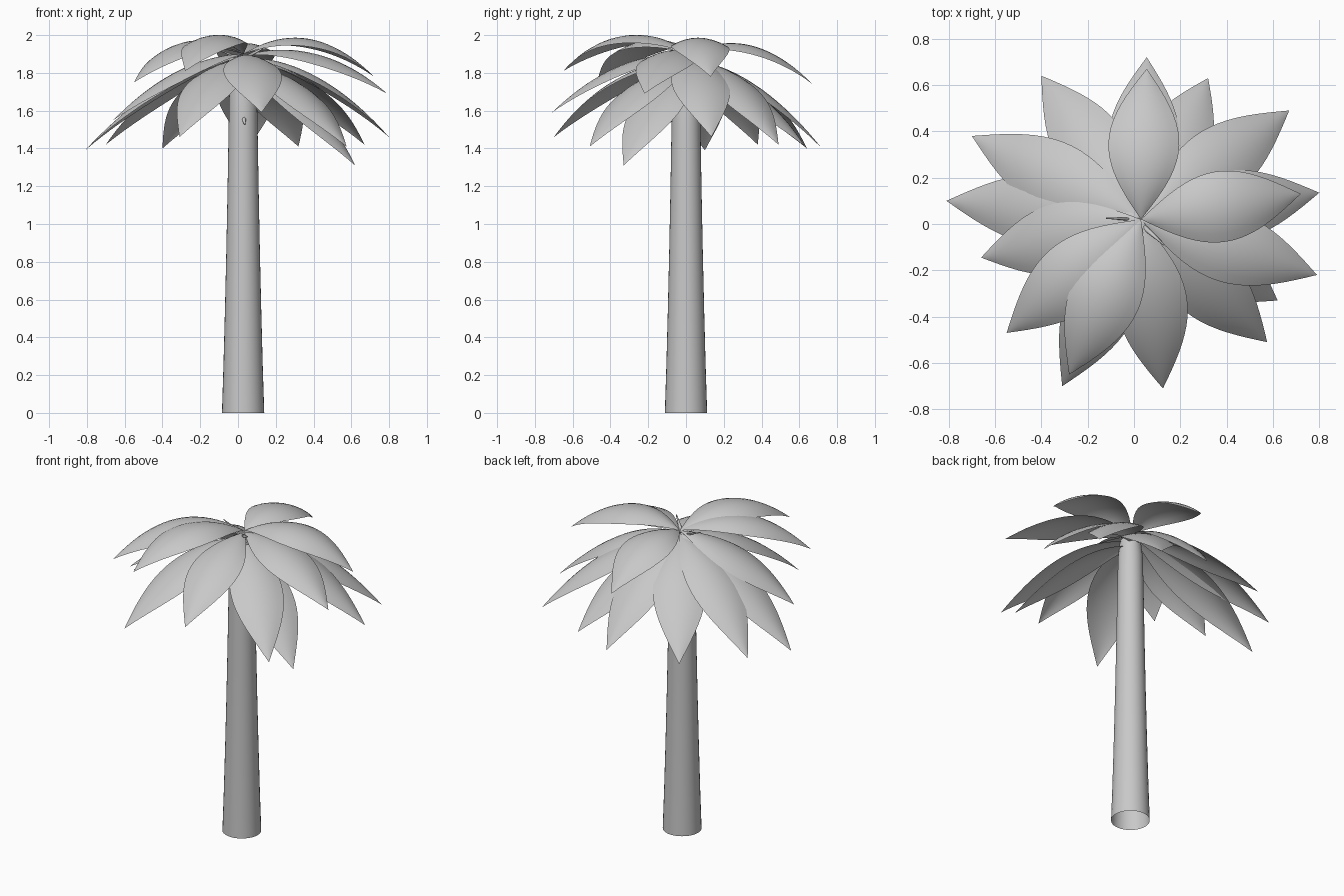
import bpy, bmesh, math
from mathutils import Vector

if "Cube" in bpy.data.objects:
    bpy.data.objects.remove(bpy.data.objects["Cube"])

grey = bpy.data.materials.new("light_grey")
grey.diffuse_color = (0.58, 0.58, 0.58, 1)
grey.use_nodes = True
grey.node_tree.nodes["Principled BSDF"].inputs["Base Color"].default_value = grey.diffuse_color


def make_object(name, bm):
    mesh = bpy.data.meshes.new(name)
    bm.to_mesh(mesh)
    bm.free()
    mesh.materials.append(grey)
    for p in mesh.polygons:
        p.use_smooth = True
    obj = bpy.data.objects.new(name, mesh)
    bpy.context.collection.objects.link(obj)
    return obj


def grid_faces(bm, rows, closed=False):
    for a, b in zip(rows, rows[1:]):
        n = len(a)
        for i in range(n if closed else n - 1):
            j = (i + 1) % n
            bm.faces.new((a[i], a[j], b[j], b[i]))


# Trunk: open, gently tapering tube
bm = bmesh.new()
rings = []
for r, z in [(0.112, 0), (0.104, 0.25), (0.096, 0.55), (0.089, 0.85),
             (0.082, 1.2), (0.077, 1.5), (0.072, 1.75), (0.06, 1.86)]:
    rings.append([bm.verts.new((0.027 + r * math.cos(a), r * math.sin(a), z))
                  for a in [math.tau * i / 32 for i in range(32)]])
grid_faces(bm, rings, closed=True)
make_object("trunk", bm)


def leaf(name, tip, root_z, bulge, half_width=0.153, arch=0.045):
    """Pointed oval sheet that arcs from the crown to its tip, edges drooping."""
    root = Vector((0.03, 0.02, root_z))
    tip = Vector(tip)
    side = Vector((-(tip.y - root.y), tip.x - root.x, 0)).normalized()
    bm = bmesh.new()
    rows = []
    for i in range(21):
        t = i / 20
        mid = root.lerp(tip, t)
        mid.z += 4 * bulge * t * (1 - t)
        w = max(math.sin(math.pi * t), 0)
        row = []
        for k in range(-4, 5):
            u = k / 4
            p = mid + side * (half_width * w * u)
            p.z -= arch * w * u * u
            row.append(bm.verts.new(p))
        rows.append(row)
    grid_faces(bm, rows)
    bmesh.ops.remove_doubles(bm, verts=bm.verts, dist=0.0005)
    bmesh.ops.recalc_face_normals(bm, faces=bm.faces)
    if sum(f.normal.z for f in bm.faces) < 0:
        bmesh.ops.reverse_faces(bm, faces=bm.faces)
    make_object(name, bm)


# Upper leaves: tip position, root height, bulge
upper = [((0.055, 0.67, 1.74), 1.90, 0.125), ((0.72, 0.13, 1.78), 1.90, 0.14),
         ((0.79, -0.22, 1.69), 1.89, 0.11), ((-0.28, -0.65, 1.81), 1.90, 0.143),
         ((-0.55, -0.47, 1.75), 1.90, 0.14), ((-0.66, -0.145, 1.55), 1.90, 0.085),
         ((0.125, -0.71, 1.59), 1.89, 0.10)]
for i, (tip, z, b) in enumerate(upper):
    leaf(f"upper_leaf_{i + 1}", tip, z, b)

# Lower leaves
lower = [((0.055, 0.72, 1.40), 1.87, 0.10), ((0.32, 0.63, 1.41), 1.84, 0.09),
         ((0.67, 0.49, 1.42), 1.87, 0.11), ((0.80, 0.135, 1.46), 1.88, 0.11),
         ((0.62, -0.33, 1.31), 1.82, 0.09), ((0.575, -0.51, 1.41), 1.85, 0.10),
         ((-0.31, -0.70, 1.46), 1.87, 0.11), ((-0.81, 0.10, 1.39), 1.89, 0.10),
         ((-0.70, 0.38, 1.42), 1.88, 0.11), ((-0.40, 0.64, 1.40), 1.87, 0.10)]
for i, (tip, z, b) in enumerate(lower):
    leaf(f"lower_leaf_{i + 1}", tip, z, b)


def stalk(name, start, end, radius):
    """Small pointed stalk end."""
    start, end = Vector(start), Vector(end)
    d = end - start
    bm = bmesh.new()
    bmesh.ops.create_cone(bm, cap_ends=True, segments=8, radius1=radius,
                          radius2=radius * 0.3, depth=d.length)
    obj = make_object(name, bm)
    obj.rotation_euler = d.to_track_quat('Z', 'Y').to_euler()
    obj.location = (start + end) / 2


# Stalk ends poking out of the trunk and crown
stalk("trunk_stalk", (0.03, -0.05, 1.57), (0.035, -0.105, 1.53), 0.015)
stalk("crown_stalk_right", (0.04, -0.01, 1.88), (0.13, -0.09, 1.93), 0.012)
stalk("crown_stalk_left", (0.0, 0.02, 1.88), (-0.12, 0.025, 1.93), 0.008)
